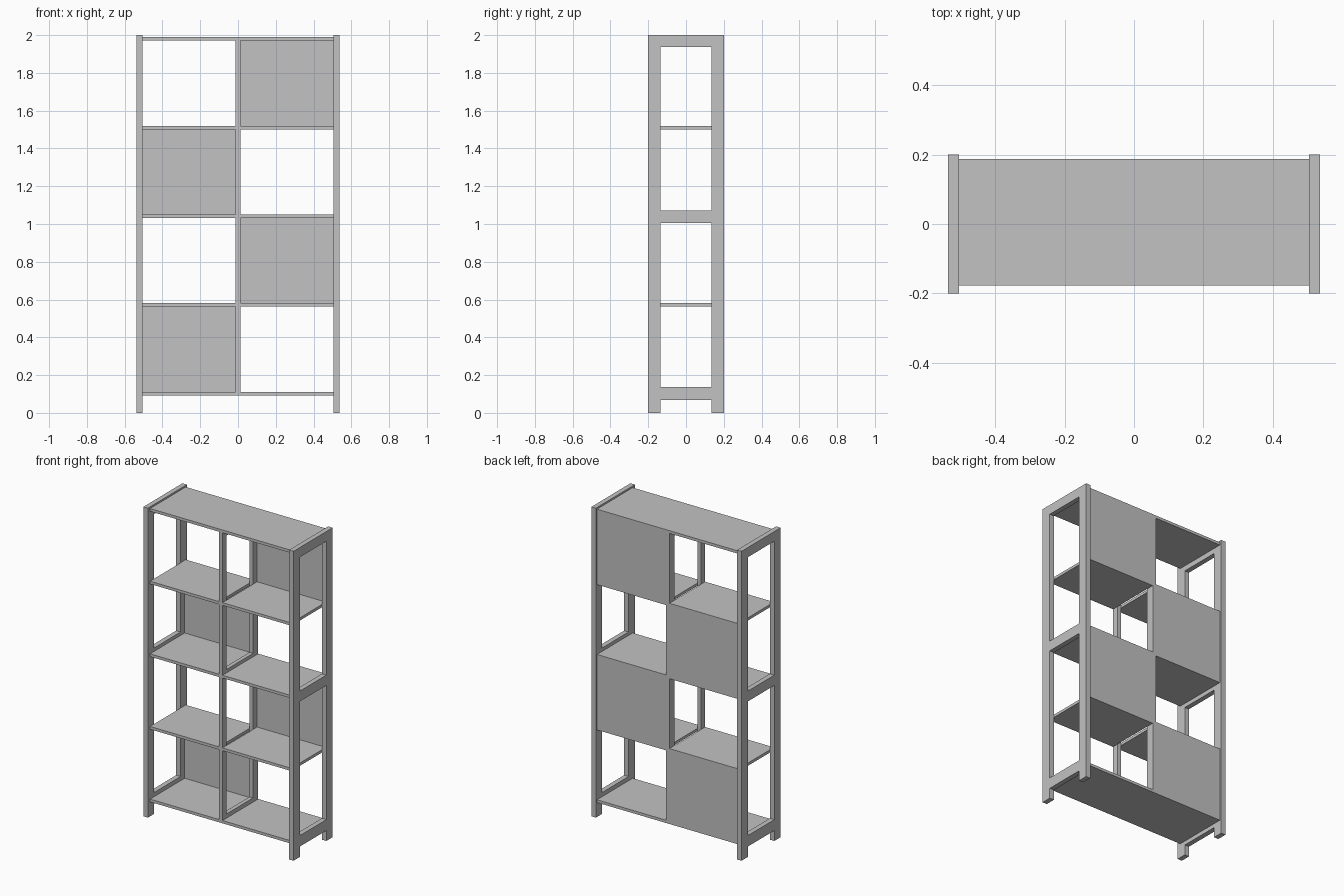
import bpy, bmesh

if "Cube" in bpy.data.objects:
    bpy.data.objects.remove(bpy.data.objects["Cube"])

grey = bpy.data.materials.new("light_grey")
grey.diffuse_color = (0.54, 0.54, 0.54, 1)
grey.use_nodes = True
grey.node_tree.nodes["Principled BSDF"].inputs["Base Color"].default_value = grey.diffuse_color


def finish(name, bm):
    me = bpy.data.meshes.new(name)
    bmesh.ops.recalc_face_normals(bm, faces=bm.faces)
    bm.to_mesh(me)
    bm.free()
    me.materials.append(grey)
    ob = bpy.data.objects.new(name, me)
    bpy.context.collection.objects.link(ob)
    return ob


def box(name, x0, x1, y0, y1, z0, z1):
    bm = bmesh.new()
    bmesh.ops.create_cube(bm, size=1)
    lo, hi = (x0, y0, z0), (x1, y1, z1)
    for v in bm.verts:
        v.co = [hi[i] if v.co[i] > 0 else lo[i] for i in range(3)]
    return finish(name, bm)


def ladder(name, x0, x1, ys, zs, solid):
    """One-piece frame: extrude the solid cells of a y/z grid along x."""
    bm = bmesh.new()
    grid = [[bm.verts.new((x0, y, z)) for z in zs] for y in ys]
    faces = [bm.faces.new((grid[i][j], grid[i + 1][j], grid[i + 1][j + 1], grid[i][j + 1]))
             for i in range(3) for j in range(len(zs) - 1) if i != 1 or j in solid]
    out = bmesh.ops.extrude_face_region(bm, geom=faces, use_keep_orig=True)
    for g in out["geom"]:
        if isinstance(g, bmesh.types.BMVert):
            g.co.x = x1
    bmesh.ops.dissolve_limit(bm, angle_limit=0.01, verts=bm.verts, edges=bm.edges)
    return finish(name, bm)


IN, OUT, MID = 0.505, 0.537, 0.013       # frame inner/outer x, divider half width
FRONT, BACK = -0.177, 0.188              # shelf depth
T = 0.018                                # shelf thickness
shelf_z = [0.093 + 0.4695 * i for i in range(5)]

# side frames with legs and three rails
for name, x0, x1 in (("left_side_frame", -OUT, -IN), ("right_side_frame", IN, OUT)):
    ladder(name, x0, x1, (-0.2, -0.135, 0.135, 0.2),
           (0, 0.067, 0.138, 1.005, 1.072, 1.937, 2.0), (1, 3, 5))

# centre frame between bottom and top shelves
ladder("centre_frame", -MID, MID, (FRONT, -0.135, 0.135, BACK),
       (shelf_z[0] + T, 0.138, 1.005, 1.072, 1.937, shelf_z[4]), (0, 2, 4))

# shelves: top and bottom run through, the others stop at the centre frame
for i, z in enumerate(shelf_z):
    if i in (0, 4):
        box(f"shelf_{i}", -IN, IN, FRONT, BACK, z, z + T)
    else:
        box(f"shelf_{i}_left", -IN, -MID, FRONT, BACK, z, z + T)
        box(f"shelf_{i}_right", MID, IN, FRONT, BACK, z, z + T)

# back panels in alternating bays
for i in range(4):
    x0, x1 = (-IN, -MID) if i % 2 == 0 else (MID, IN)
    box(f"back_panel_{i}", x0, x1, BACK - 0.012, BACK, shelf_z[i] + T, shelf_z[i + 1])
